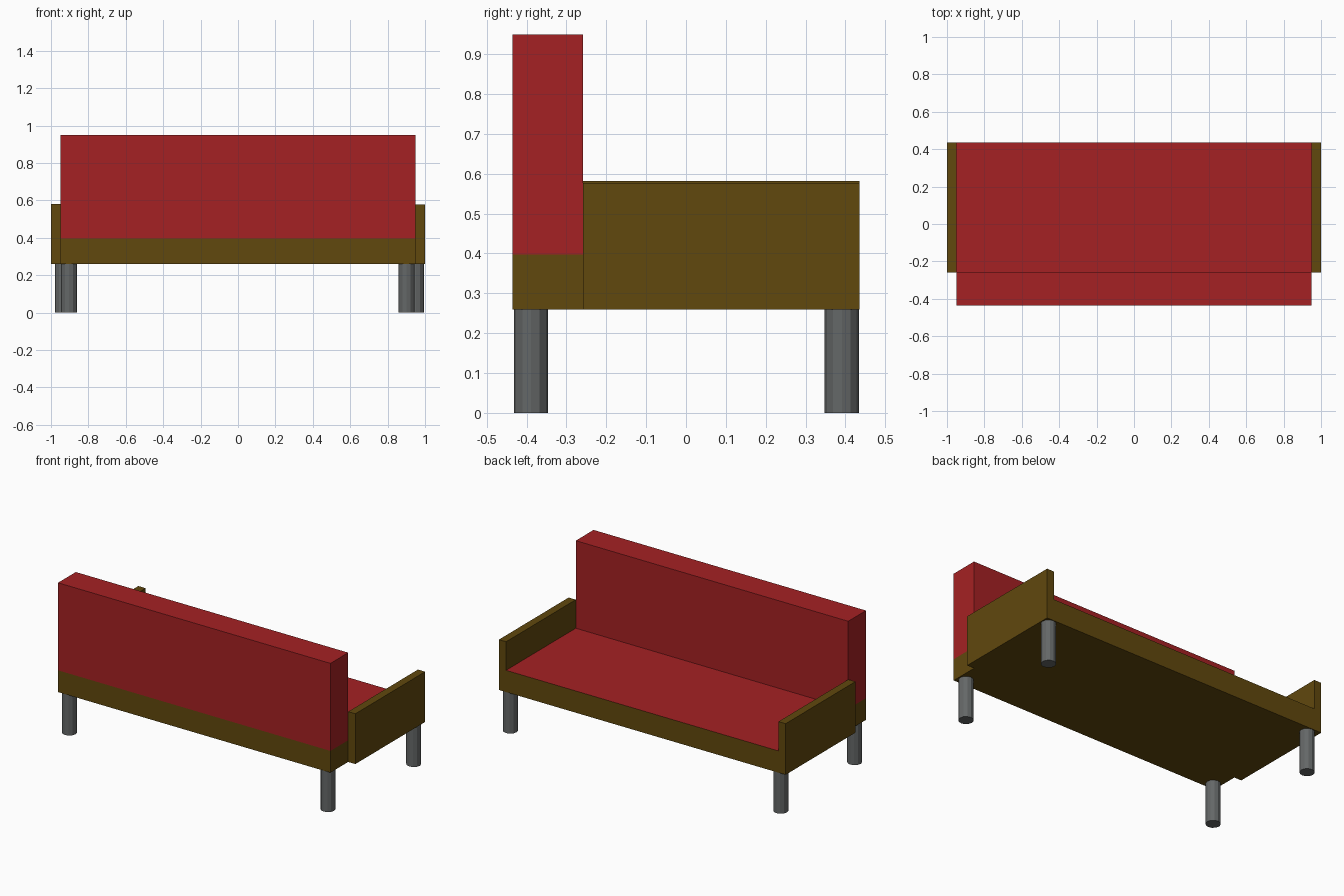
import bpy
import bmesh

if "Cube" in bpy.data.objects:
    bpy.data.objects.remove(bpy.data.objects["Cube"])


def material(name, rgb):
    m = bpy.data.materials.new(name)
    m.diffuse_color = (*rgb, 1.0)
    m.use_nodes = True
    m.node_tree.nodes["Principled BSDF"].inputs["Base Color"].default_value = m.diffuse_color
    return m


RED = material("red_upholstery", (0.376, 0.0152, 0.0168))
BROWN = material("brown_wood", (0.119, 0.065, 0.004))
GREY = material("grey_metal", (0.127, 0.135, 0.135))


def finish(name, bm, mats):
    mesh = bpy.data.meshes.new(name)
    bm.to_mesh(mesh)
    bm.free()
    for m in mats:
        mesh.materials.append(m)
    obj = bpy.data.objects.new(name, mesh)
    bpy.context.collection.objects.link(obj)
    return obj


def box(name, lo, hi, mats, top_index=0):
    bm = bmesh.new()
    bmesh.ops.create_cube(bm, size=1)
    for v in bm.verts:
        v.co = [lo[i] + (v.co[i] + 0.5) * (hi[i] - lo[i]) for i in range(3)]
    bm.normal_update()
    for f in bm.faces:
        if f.normal.z > 0.5:
            f.material_index = top_index
    return finish(name, bm, mats)


BACK, INNER, FRONT = -0.436, -0.259, 0.436
BOTTOM, SEAT, TOP = 0.26, 0.397, 0.949

# Wooden base whose top face is the red seat
box("seat_base", (-0.95, BACK, BOTTOM), (0.95, FRONT, SEAT), [BROWN, RED], 1)

# Backrest
box("backrest", (-0.95, BACK, SEAT), (0.95, INNER, TOP), [RED])

# Side arms (one is slightly taller)
box("left_arm", (-1.0, INNER, BOTTOM), (-0.95, FRONT, 0.582), [BROWN])
box("right_arm", (0.95, INNER, BOTTOM), (1.0, FRONT, 0.577), [BROWN])

# Four round legs, unevenly placed across the width
for name, x, y in (
    ("backrest_left_leg", -0.904, -0.389),
    ("backrest_right_leg", 0.90, -0.389),
    ("seat_edge_left_leg", -0.935, 0.391),
    ("seat_edge_right_leg", 0.952, 0.391),
):
    bm = bmesh.new()
    bmesh.ops.create_cone(bm, cap_ends=True, segments=12, radius1=0.043,
                          radius2=0.043, depth=BOTTOM)
    leg = finish(name, bm, [GREY])
    leg.location = (x, y, BOTTOM / 2)
